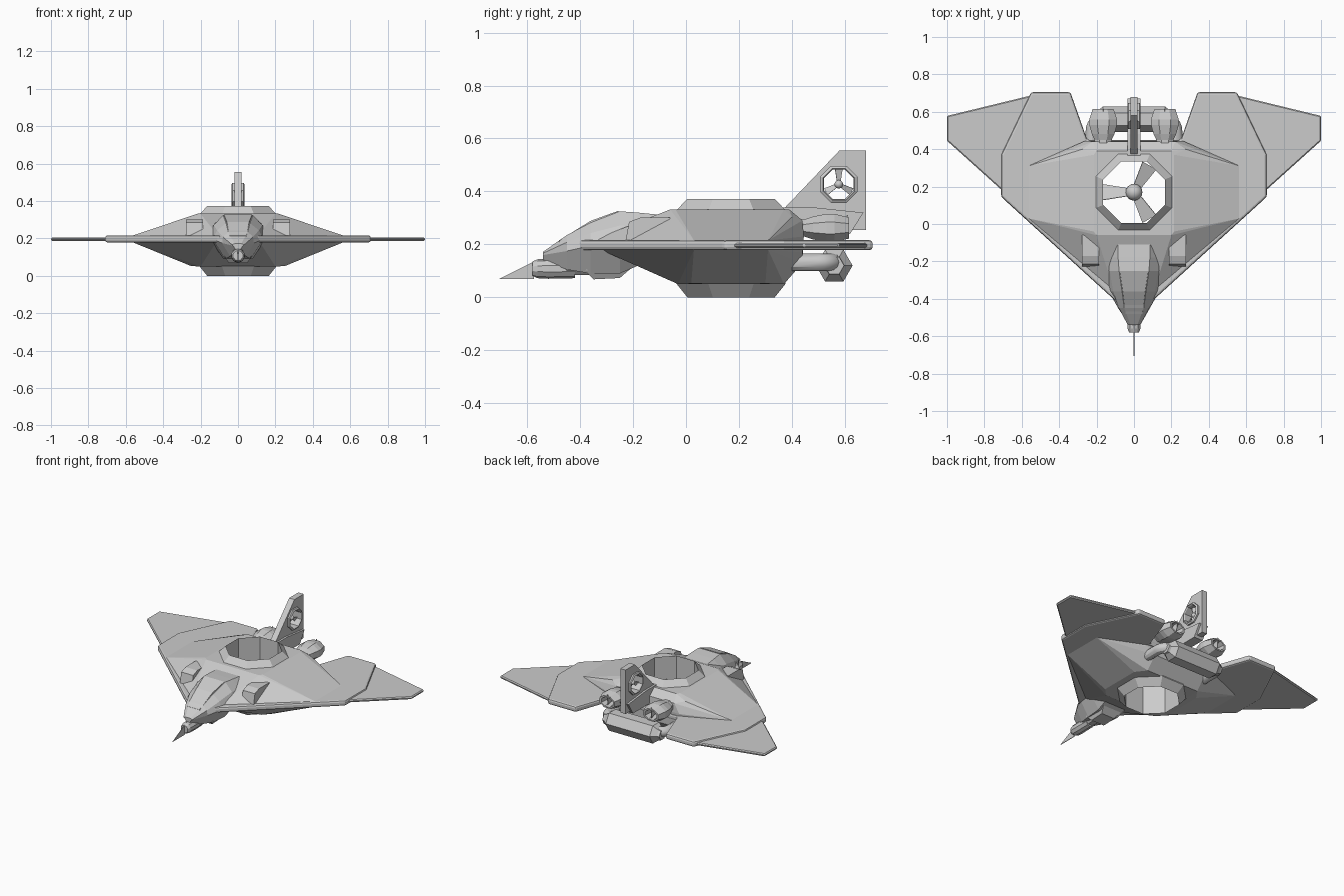
import bpy, bmesh, math
from mathutils import Matrix, Vector

if "Cube" in bpy.data.objects:
    bpy.data.objects.remove(bpy.data.objects["Cube"])

def finish(name, bm, smooth=False):
    bmesh.ops.remove_doubles(bm, verts=bm.verts, dist=1e-5)
    bmesh.ops.recalc_face_normals(bm, faces=bm.faces)
    me = bpy.data.meshes.new(name)
    bm.to_mesh(me)
    bm.free()
    ob = bpy.data.objects.new(name, me)
    bpy.context.collection.objects.link(ob)
    if smooth:
        for p in me.polygons:
            p.use_smooth = True
    return ob

def hull(name, pts, mirror=True):
    bm = bmesh.new()
    for x, y, z in pts:
        bm.verts.new((x, y, z))
        if mirror:
            bm.verts.new((-x, y, z))
    bmesh.ops.convex_hull(bm, input=bm.verts)
    bmesh.ops.dissolve_limit(bm, angle_limit=0.02, verts=bm.verts, edges=bm.edges)
    return finish(name, bm)

def prism(name, pts, axis, lo, hi):
    """Extrude a 2D outline along x (pts are y,z) or z (pts are x,y)."""
    put = (lambda p, h: (h, p[0], p[1])) if axis == 'X' else (lambda p, h: (p[0], p[1], h))
    bm = bmesh.new()
    a = [bm.verts.new(put(p, lo)) for p in pts]
    b = [bm.verts.new(put(p, hi)) for p in pts]
    bm.faces.new(a)
    bm.faces.new(b)
    for i in range(len(pts)):
        j = (i + 1) % len(pts)
        bm.faces.new((a[i], a[j], b[j], b[i]))
    return finish(name, bm)

def skin(bm, rings, closed=False, caps=True):
    rings = [[bm.verts.new(p) for p in r] for r in rings]
    n = len(rings[0])
    for k in range(len(rings) if closed else len(rings) - 1):
        r, s = rings[k], rings[(k + 1) % len(rings)]
        for i in range(n):
            j = (i + 1) % n
            bm.faces.new((r[i], r[j], s[j], s[i]))
    if caps and not closed:
        bm.faces.new(rings[0])
        bm.faces.new(rings[-1])

ROT = {'Z': Matrix(), 'Y': Matrix.Rotation(-math.pi / 2, 4, 'X'), 'X': Matrix.Rotation(math.pi / 2, 4, 'Y')}

def lathe(name, prof, sides, axis, loc, scale=(1, 1, 1), closed=False, phase=0.5, smooth=False):
    """Revolve (flat radius, height) pairs; faces line up with the axes for phase 0.5."""
    m = Matrix.Translation(loc) @ Matrix.Diagonal((*scale, 1)) @ ROT[axis]
    k = 1 / math.cos(math.pi / sides)
    rings = []
    for r, h in prof:
        ang = [2 * math.pi * (i + phase) / sides for i in range(sides)]
        rings.append([m @ Vector((k * r * math.cos(a), k * r * math.sin(a), h)) for a in ang])
    bm = bmesh.new()
    skin(bm, rings, closed)
    return finish(name, bm, smooth)

def cut(ob, cutter):
    md = ob.modifiers.new("cut", 'BOOLEAN')
    md.operation, md.solver, md.object = 'DIFFERENCE', 'EXACT', cutter
    bpy.context.view_layer.objects.active = ob
    bpy.ops.object.modifier_apply(modifier=md.name)

def bevel(ob, w, seg=2):
    md = ob.modifiers.new("bevel", 'BEVEL')
    md.width, md.segments, md.limit_method = w, seg, 'ANGLE'
    bpy.context.view_layer.objects.active = ob
    bpy.ops.object.modifier_apply(modifier=md.name)

def rotor(name, axis, loc, r, hub, pitch, start):
    """Three pitched, widening blades and a round hub."""
    m = Matrix.Translation(loc) @ ROT[axis]
    for i in range(3):
        bm = bmesh.new()
        t = r * 0.02
        skin(bm, [[(x, -w, -t), (x, w, -t), (x, w, t), (x, -w, t)]
                  for x, w in ((0, r * .1), (r, r * .27))])
        spin = Matrix.Rotation(start + i * 2 * math.pi / 3, 4, 'Z')
        bm.transform(m @ spin @ Matrix.Rotation(pitch, 4, 'X'))
        finish(f"{name}_blade_{i}", bm)
    bm = bmesh.new()
    bmesh.ops.create_uvsphere(bm, u_segments=16, v_segments=10, radius=hub, matrix=m)
    finish(name + "_hub", bm, True)

# Faceted hull and flat delta plate, both pierced by the lift duct
body = hull("main_hull", [
    (.10, -.38, .205), (.565, .03, .215), (.565, .31, .215), (.26, .445, .23),
    (.20, -.11, .305), (.275, -.05, .303), (.275, .40, .303), (.22, .44, .29),
    (.20, -.06, .332), (.215, -.04, .332), (.215, .37, .332), (.20, .39, .332),
    (.15, -.23, .18), (.565, .03, .18), (.565, .31, .18), (.26, .44, .17),
    (.20, -.03, .05), (.25, .02, .052), (.25, .30, .052), (.20, .37, .05), (.20, .44, .13)])
half = [(.08, -.41), (.10, -.41), (.71, .145), (.71, .37), (.55, .705), (.34, .705), (.25, .45)]
plate = prism("delta_plate", half + [(-x, y) for x, y in reversed(half)], 'Z', .178, .216)
bevel(plate, .012)
cutter = lathe("duct_cutter", [(.18, -.1), (.18, .5)], 8, 'Z', (0, .17, 0))
for ob in (body, plate):
    cut(ob, cutter)
bpy.data.objects.remove(cutter)

# Lift duct and fan
lathe("lift_duct", [(.165, 0), (.205, .05), (.205, .33), (.165, .372)], 8, 'Z', (0, .17, 0), closed=True)
rotor("lift_fan", 'Z', (0, .17, .2), .165, .045, .35, math.pi / 3)

# Nose fuselage: y, half width, top half width, top, middle and bottom heights
rings = []
for y, w, tw, top, mid, bot in [(-.54, .025, .018, .172, .16, .14), (-.45, .085, .052, .235, .175, .105),
                                (-.36, .135, .064, .282, .195, .09), (-.25, .155, .08, .325, .205, .09),
                                (-.18, .16, .085, .32, .205, .12), (.0, .16, .09, .302, .205, .12)]:
    r = [(tw, top), ((w + tw) / 2 + .012, mid + (top - mid) * .55), (w, mid), (w * .5, bot)]
    rings.append([(x, y, z) for x, z in r] + [(-x, y, z) for x, z in reversed(r)])
bm = bmesh.new()
skin(bm, rings)
finish("nose_fuselage", bm)
# Raised canopy panel
hull("canopy", [(.045, -.48, .215), (.05, -.48, .19), (.06, -.36, .289), (.075, -.255, .327), (.08, -.25, .30)])
hull("chin_pod", [(.07, -.38, .10), (.05, -.35, .068), (.05, -.25, .073), (.08, -.19, .125), (.08, -.36, .13)])

# Nose probe with a thin pointed blade
lathe("nose_probe", [(.026, -.58), (.034, -.56), (.036, -.52), (.034, -.42)], 10, 'Y', (0, 0, .108))
lathe("probe_collar", [(.028, -.47), (.045, -.45), (.045, -.36)], 8, 'Y', (0, 0, .13))
prism("nose_spike", [(-.705, .07), (-.575, .07), (-.575, .135)], 'X', -.002, .002)

# Tail fin with its ringed rotor
fin = prism("tail_fin", [(.37, .335), (.58, .555), (.68, .555), (.68, .255), (.62, .255), (.62, .31), (.37, .31)],
            'X', -.02, .02)
cutter = lathe("fin_cutter", [(.06, -.1), (.06, .1)], 8, 'X', (0, .577, .427))
cut(fin, cutter)
bpy.data.objects.remove(cutter)
lathe("fin_rotor_ring", [(.055, -.028), (.06, -.036), (.07, -.03), (.07, .03), (.06, .036), (.055, .028)],
      8, 'X', (0, .577, .427), closed=True)
rotor("fin_rotor", 'X', (0, .577, .427), .056, .016, .4, math.pi)
prism("fin_base", [(.36, .34), (.48, .34), (.67, .32), (.62, .24), (.40, .24)], 'X', -.034, .034)

# Hexagonal tank lying across the tail
lathe("tail_tank", [(.032, -.215), (.035, -.20), (.06, -.165), (.06, .165), (.035, .20), (.032, .215)],
      6, 'X', (0, .56, .12), phase=0.5)

for s, side in ((1, "right"), (-1, "left")):
    # Thin outer wing
    wing = prism(f"outer_wing_{side}", [(s * x, y) for x, y in
                 ((.62, .11), (.70, .175), (1.0, .445), (1.0, .578), (.56, .685), (.5, .4))], 'Z', .187, .205)
    bevel(wing, .006, 1)
    # Shoulder intake
    xs = sorted((s * .188, s * .278))
    prism(f"intake_{side}", [(-.23, .205), (-.215, .285), (-.17, .302), (-.06, .302), (-.05, .205)], 'X', *xs)
    # Engine with recessed nozzle and thin exhaust blade
    lathe(f"engine_{side}", [(0, .36), (.046, .36), (.046, .45), (.06, .48), (.074, .53), (.074, .56),
                             (.056, .615), (.044, .615), (.034, .54), (0, .54)], 8, 'Y',
          (s * .165, 0, .262), (1, 1, .72))
    prism(f"exhaust_blade_{side}", [(.54, .262), (.61, .24), (.612, .312)], 'X', s * .165 - .002, s * .165 + .002)
    # Bent pipe from hull to tank
    path = [(.225, .40, 1, 0)]
    for i in range(7):
        a = math.pi / 2 * i / 6
        path.append((.165 + .06 * math.cos(a), .50 + .06 * math.sin(a), math.cos(a), math.sin(a)))
    bm = bmesh.new()
    skin(bm, [[(s * (x + .033 * math.cos(t) * nx), y + .033 * math.cos(t) * ny, .132 + .033 * math.sin(t))
               for t in [2 * math.pi * k / 12 for k in range(12)]] for x, y, nx, ny in path])
    finish(f"tank_pipe_{side}", bm, True)

bpy.ops.object.select_all(action='DESELECT')
for ob in bpy.data.objects:
    if "pipe" in ob.name or "hub" in ob.name:
        ob.select_set(True)
        bpy.context.view_layer.objects.active = ob
bpy.ops.object.shade_smooth_by_angle()
